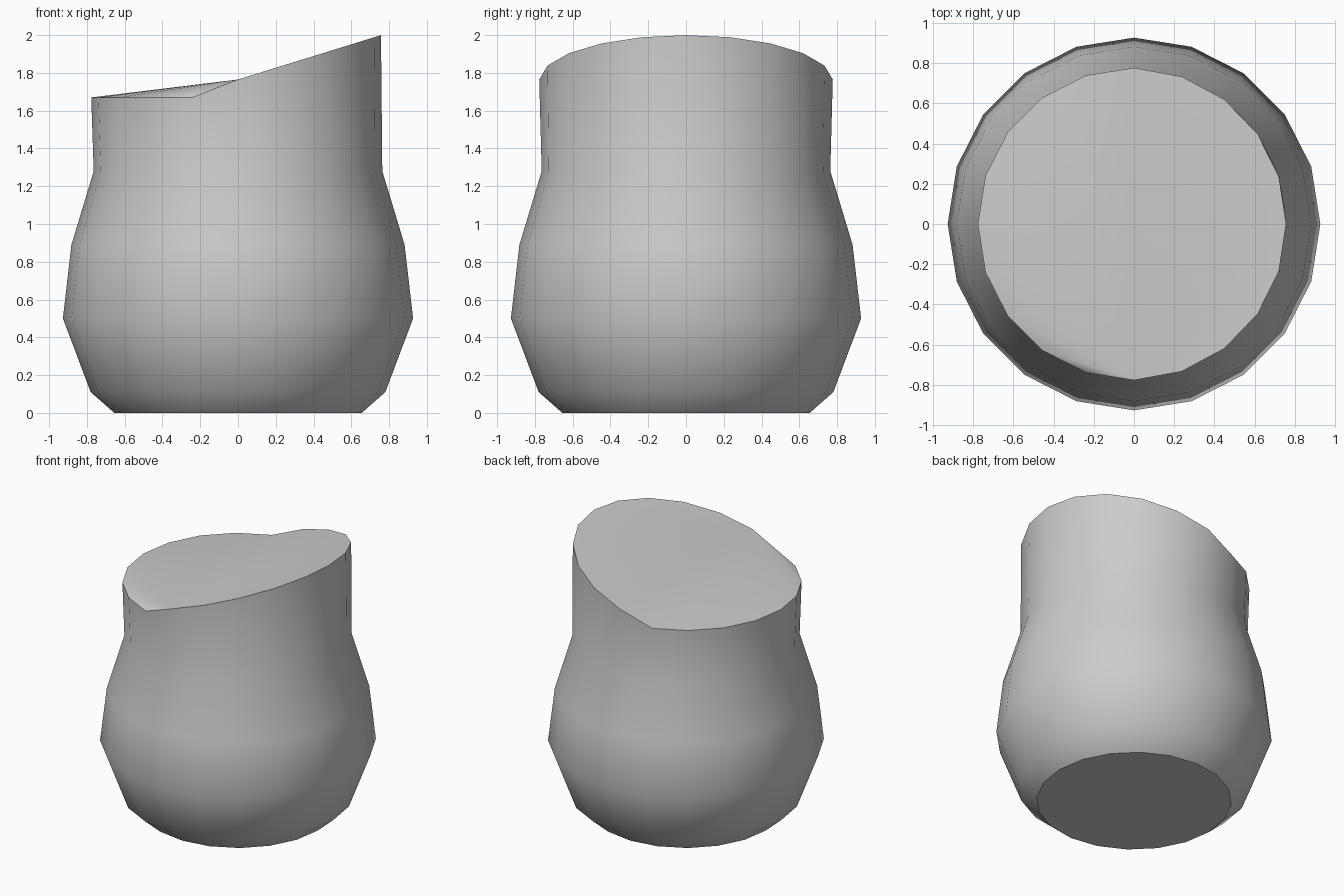
import bpy, bmesh
from math import cos, sin, tau

if "Cube" in bpy.data.objects:
    bpy.data.objects.remove(bpy.data.objects["Cube"])

SIDES = 20
# (radius, height) of the rings from the foot to the neck
PROFILE = [(0.655, 0), (0.78, 0.11), (0.927, 0.5), (0.882, 0.89), (0.764, 1.28)]


def rim_point(a):
    """Slanted rim: flat on the left, rising to the right."""
    r = 0.777 if cos(a) < 0.01 else 0.777 - 0.02 * cos(a)
    x, y = r * cos(a), r * sin(a)
    z = 1.67 if x < -0.1 else 1.765 + 0.31 * x
    return x, y, z


bm = bmesh.new()
angles = [tau * i / SIDES for i in range(SIDES)]
rings = [[bm.verts.new((r * cos(a), r * sin(a), z)) for a in angles] for r, z in PROFILE]
rings.append([bm.verts.new(rim_point(a)) for a in angles])

# Side wall
for low, high in zip(rings, rings[1:]):
    for i in range(SIDES):
        j = (i + 1) % SIDES
        bm.faces.new((low[i], low[j], high[j], high[i]))

# Foot
bm.faces.new(rings[0][::-1])

# Top: fan from the front middle of the rim
rim = rings[-1]
front = 3 * SIDES // 4
for k in range(1, SIDES - 1):
    bm.faces.new((rim[front], rim[(front + k) % SIDES], rim[(front + k + 1) % SIDES]))

bmesh.ops.recalc_face_normals(bm, faces=bm.faces)
mesh = bpy.data.meshes.new("slanted_pot")
bm.to_mesh(mesh)
bm.free()
pot = bpy.data.objects.new("slanted_pot", mesh)
bpy.context.collection.objects.link(pot)

# Smooth wall, sharp rim and foot
bpy.context.view_layer.objects.active = pot
pot.select_set(True)
bpy.ops.object.shade_smooth_by_angle(angle=0.6)
